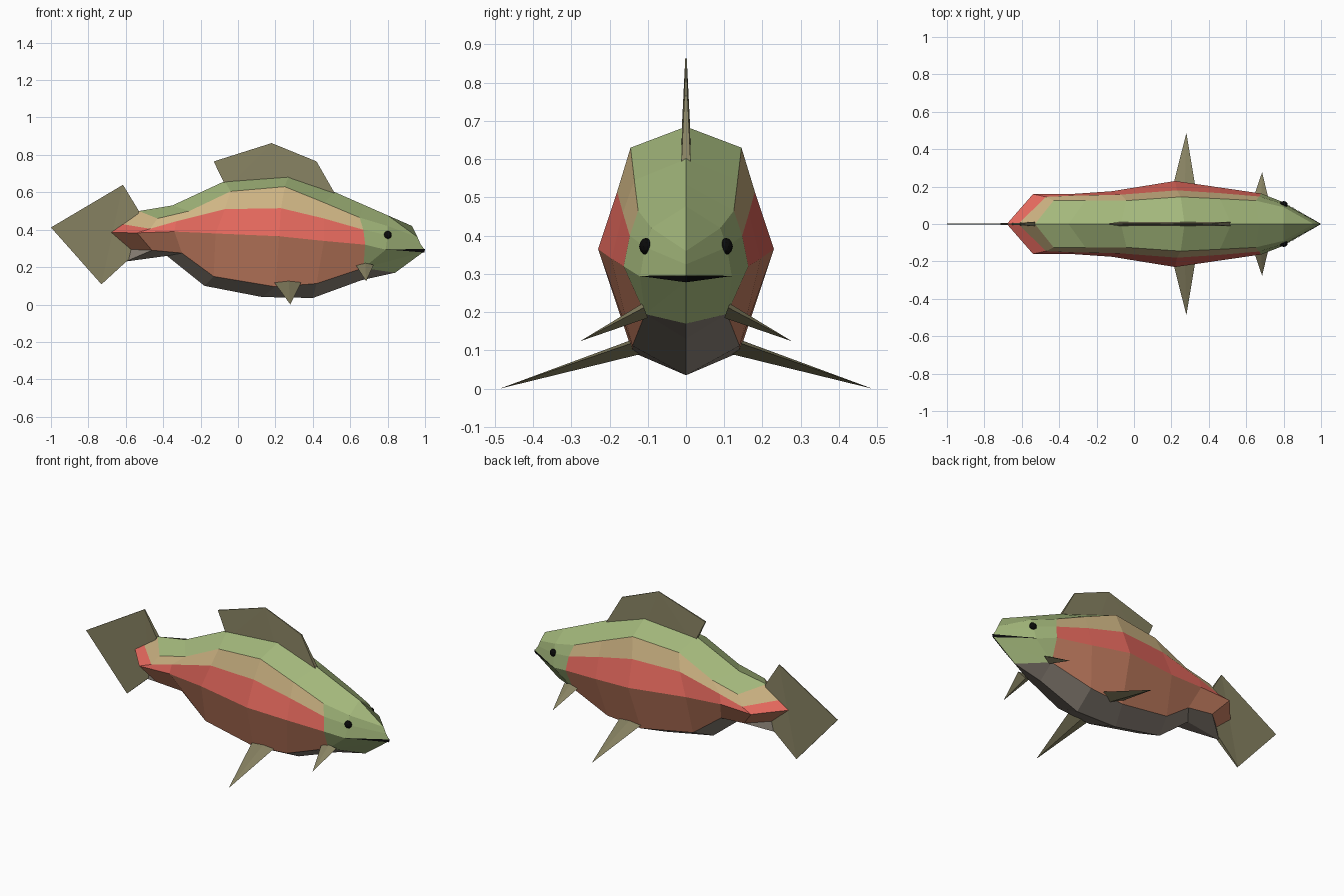
import bpy, bmesh
from mathutils import Vector

if "Cube" in bpy.data.objects:
    bpy.data.objects.remove(bpy.data.objects["Cube"])


def material(name, r, g, b):
    m = bpy.data.materials.new(name)
    m.diffuse_color = (r, g, b, 1)
    m.use_nodes = True
    m.node_tree.nodes["Principled BSDF"].inputs["Base Color"].default_value = m.diffuse_color
    return m


GREEN = material("green", .37, .48, .20)
CREAM = material("cream", .62, .46, .23)
RED = material("red", .78, .14, .11)
BROWN = material("brown", .56, .21, .12)
GREY = material("grey", .28, .24, .20)
FIN = material("fin", .24, .22, .12)
BLACK = material("black", .003, .003, .003)


def finish(name, bm, mats):
    bmesh.ops.remove_doubles(bm, verts=bm.verts[:], dist=.0005)
    bmesh.ops.recalc_face_normals(bm, faces=bm.faces[:])
    me = bpy.data.meshes.new(name)
    bm.to_mesh(me)
    bm.free()
    for m in mats:
        me.materials.append(m)
    ob = bpy.data.objects.new(name, me)
    bpy.context.collection.objects.link(ob)
    return ob


def point(p, side=1):
    # two values mean a point on the centre line
    return Vector((p[0], 0, p[1])) if len(p) == 2 else Vector((p[0], p[1] * side, p[2]))


# Body: lengthwise edge lines from tail to nose
top = [(-.53, .50), (-.53, .50), (-.35, .53), (-.07, .66), (.27, .685),
       (.52, .60), (.67, .534), (.80, .477), (.93, .42)]
shoulder = [(-.53, .50), (-.43, .125, .46), (-.26, .125, .50), (-.04, .125, .605), (.25, .145, .63),
            (.46, .135, .545), (.65, .125, .465), (.80, .09, .42), (.96, .36)]
stripe = [(-.62, .43), (-.47, .145, .405), (-.33, .152, .445), (-.07, .157, .51), (.23, .18, .515),
          (.46, .165, .46), (.67, .147, .40), (.80, .107, .37), (.975, .325)]
flank = [(-.68, .385), (-.54, .16, .383), (-.34, .16, .39), (-.12, .175, .38), (.22, .23, .365),
         (.46, .195, .34), (.68, .163, .32), (.79, .12, .293), (.997, .293)]
belly = [(-.585, .295), (-.46, .11, .29), (-.30, .10, .275), (-.13, .12, .15), (.20, .14, .095),
         (.42, .14, .112), (.67, .107, .195), (.67, .107, .195), (.99, .28)]
keel = [(-.60, .23), (-.60, .23), (-.38, .26), (-.18, .10), (.13, .04),
        (.40, .035), (.66, .13), (.84, .17), (.99, .28)]
lines = [top, shoulder, stripe, flank, belly, keel]

bm = bmesh.new()
for side in (1, -1):
    for r in range(5):
        for s in range(8):
            quad = []
            for row, k in ((r, s), (r, s + 1), (r + 1, s + 1), (r + 1, s)):
                p = point(lines[row][k], side)
                if all((p - q).length > .0005 for q in quad):
                    quad.append(p)
            if len(quad) > 2:
                f = bm.faces.new([bm.verts.new(p) for p in quad])
                head = s >= 6 and not (r == 4 and s == 6)
                f.material_index = 0 if head else r
finish("body", bm, [GREEN, CREAM, RED, BROWN, GREY])


# Upright fins: outline of (x, z, half thickness)
def upright_fin(name, outline):
    bm = bmesh.new()
    left, right = ([bm.verts.new((x, t * s, z)) for x, z, t in outline] for s in (1, -1))
    bm.faces.new(left)
    bm.faces.new(right)
    n = len(outline)
    for i in range(n):
        j = (i + 1) % n
        bm.faces.new((left[i], left[j], right[j], right[i]))
    bmesh.ops.triangulate(bm, faces=[f for f in bm.faces if len(f.verts) > 4])
    finish(name, bm, [FIN])


upright_fin("dorsal_fin", [(-.06, .62, .013), (-.13, .765, .004), (.18, .863, .002),
                           (.42, .765, .004), (.52, .59, .012), (.27, .62, .014)])
upright_fin("tail_fin", [(-.53, .50, .012), (-.615, .64, .003), (-1, .412, .002),
                         (-.73, .108, .003), (-.575, .25, .012), (-.55, .38, .014)])


# Paired side fins: flattened four-sided spikes
def side_fin(name, base, tip):
    for label, side in (("left", 1), ("right", -1)):
        bm = bmesh.new()
        ring = [bm.verts.new(point(p, side)) for p in base]
        end = bm.verts.new(point(tip, side))
        bm.faces.new(ring)
        for i in range(4):
            bm.faces.new((ring[i], ring[(i + 1) % 4], end))
        finish(label + "_" + name, bm, [FIN])


side_fin("pelvic_fin", [(.19, .13, .123), (.27, .12, .09), (.34, .13, .123), (.27, .13, .132)],
         (.28, .487, 0))
side_fin("pectoral_fin", [(.63, .115, .21), (.68, .10, .185), (.725, .11, .212), (.68, .115, .222)],
         (.685, .277, .124))

# Mouth: thin dark wedge round the snout
bm = bmesh.new()
for side in (1, -1):
    pts = [point(p, side) for p in ((.79, .123, .295), (1, .296), (.996, .278))]
    bm.faces.new([bm.verts.new(p) for p in pts])
finish("mouth", bm, [BLACK])

# Eyes
for label, side in (("left", 1), ("right", -1)):
    bm = bmesh.new()
    bmesh.ops.create_icosphere(bm, subdivisions=2, radius=.022)
    ob = finish(label + "_eye", bm, [BLACK])
    ob.location = (.80, .105 * side, .372)
    ob.scale = (1, .8, 1)
